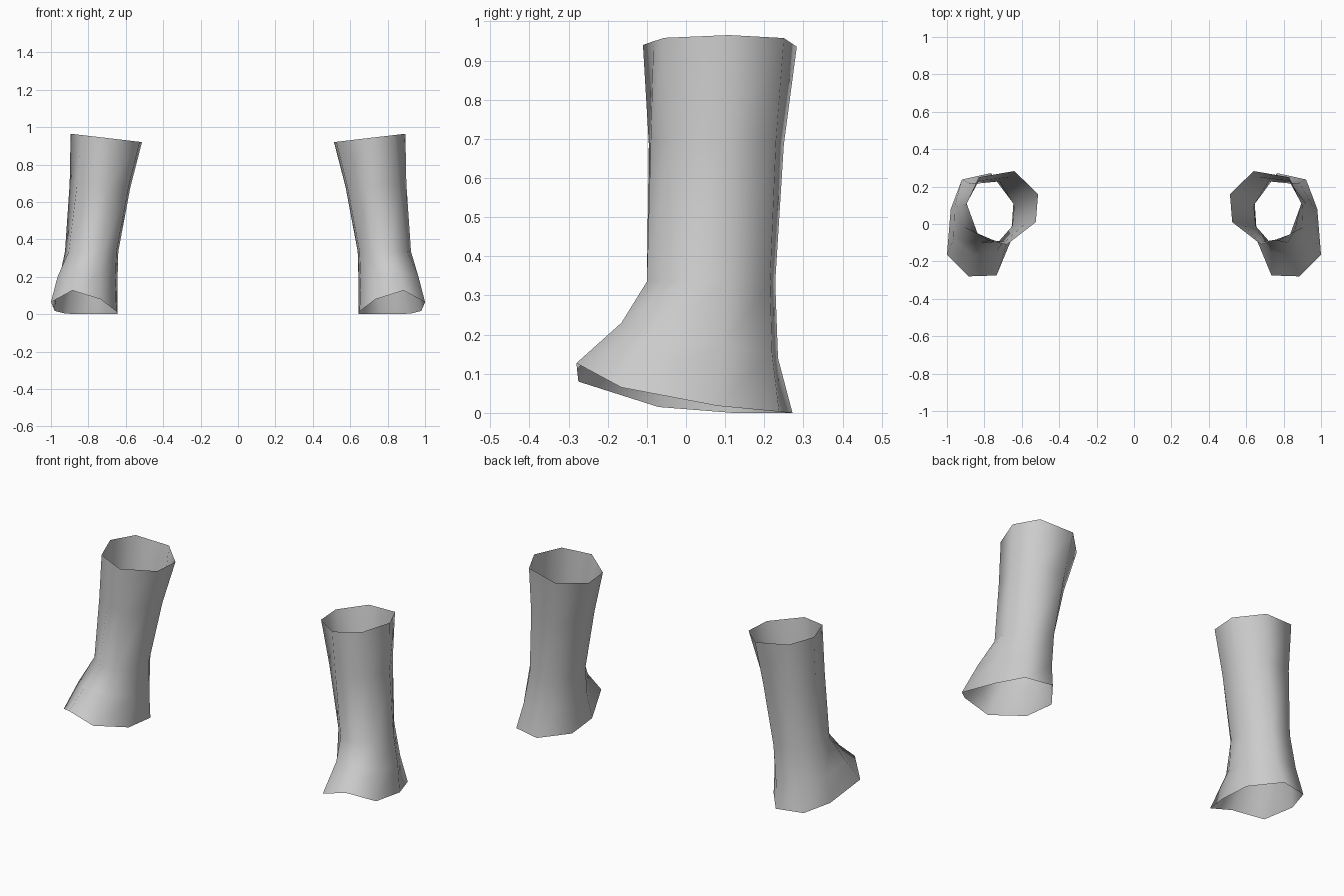
import bpy, bmesh

cube = bpy.data.objects.get("Cube")
if cube:
    bpy.data.objects.remove(cube, do_unlink=True)

# One plain grey cloth colour
grey = bpy.data.materials.new("grey cloth")
grey.use_nodes = True
colour = (0.6, 0.6, 0.6, 1.0)
grey.diffuse_color = colour
grey.node_tree.nodes["Principled BSDF"].inputs["Base Color"].default_value = colour

# Eight-sided cross-sections, running toe-inner, inner, back, outer, toe-outer
cuff = [(.68, -.11), (.525, .01), (.513, .16), (.64, .283),
        (.83, .25), (.895, .11), (.835, -.055), (.76, -.083)]
calf = [(.69, -.095), (.585, .0), (.575, .13), (.67, .25),
        (.83, .23), (.90, .10), (.86, -.04), (.775, -.09)]
ankle = [(.72, -.09), (.65, -.01), (.64, .10), (.72, .228),
         (.85, .215), (.925, .10), (.905, -.02), (.82, -.10)]
instep = [(.735, -.15, .22), (.655, -.03, .17), (.645, .11, .15), (.74, .235, .14),
          (.885, .22, .15), (.96, .09, .17), (.965, -.08, .20), (.865, -.165, .23)]
hem = [(.735, -.275, .08), (.65, -.07, .015), (.645, .12, 0), (.765, .272, 0),
       (.92, .238, .003), (.98, .08, .018), (1.0, -.165, .065), (.885, -.28, .127)]

# The cuff slopes up to the outside; the slope fades towards the ankle
rings = [[(x, y, .92 + .117 * (x - .51)) for x, y in cuff],
         [(x, y, .68 + .06 * (x - .57)) for x, y in calf],
         [(x, y, .335) for x, y in ankle],
         instep, hem]


def build_leg(name, side):
    """Skin the open tube through the rings; side is +1 or -1."""
    bm = bmesh.new()
    loops = [[bm.verts.new((side * x, y, z)) for x, y, z in ring] for ring in rings]
    for upper, lower in zip(loops, loops[1:]):
        for i in range(8):
            j = (i + 1) % 8
            quad = [upper[i], upper[j], lower[j], lower[i]]
            face = bm.faces.new(quad if side > 0 else quad[::-1])
            face.smooth = True
    bm.normal_update()
    # Make every face point outwards from the leg axis
    if sum(f.normal.dot(f.calc_center_median() - loops_centre(loops)) for f in bm.faces) < 0:
        bmesh.ops.reverse_faces(bm, faces=bm.faces[:])
    mesh = bpy.data.meshes.new(name)
    bm.to_mesh(mesh)
    bm.free()
    mesh.materials.append(grey)
    bpy.context.collection.objects.link(bpy.data.objects.new(name, mesh))


def loops_centre(loops):
    """Middle of all ring points."""
    points = [v.co for loop in loops for v in loop]
    total = points[0].copy()
    for p in points[1:]:
        total += p
    return total / len(points)


build_leg("left_leg_sleeve", 1)
build_leg("right_leg_sleeve", -1)
